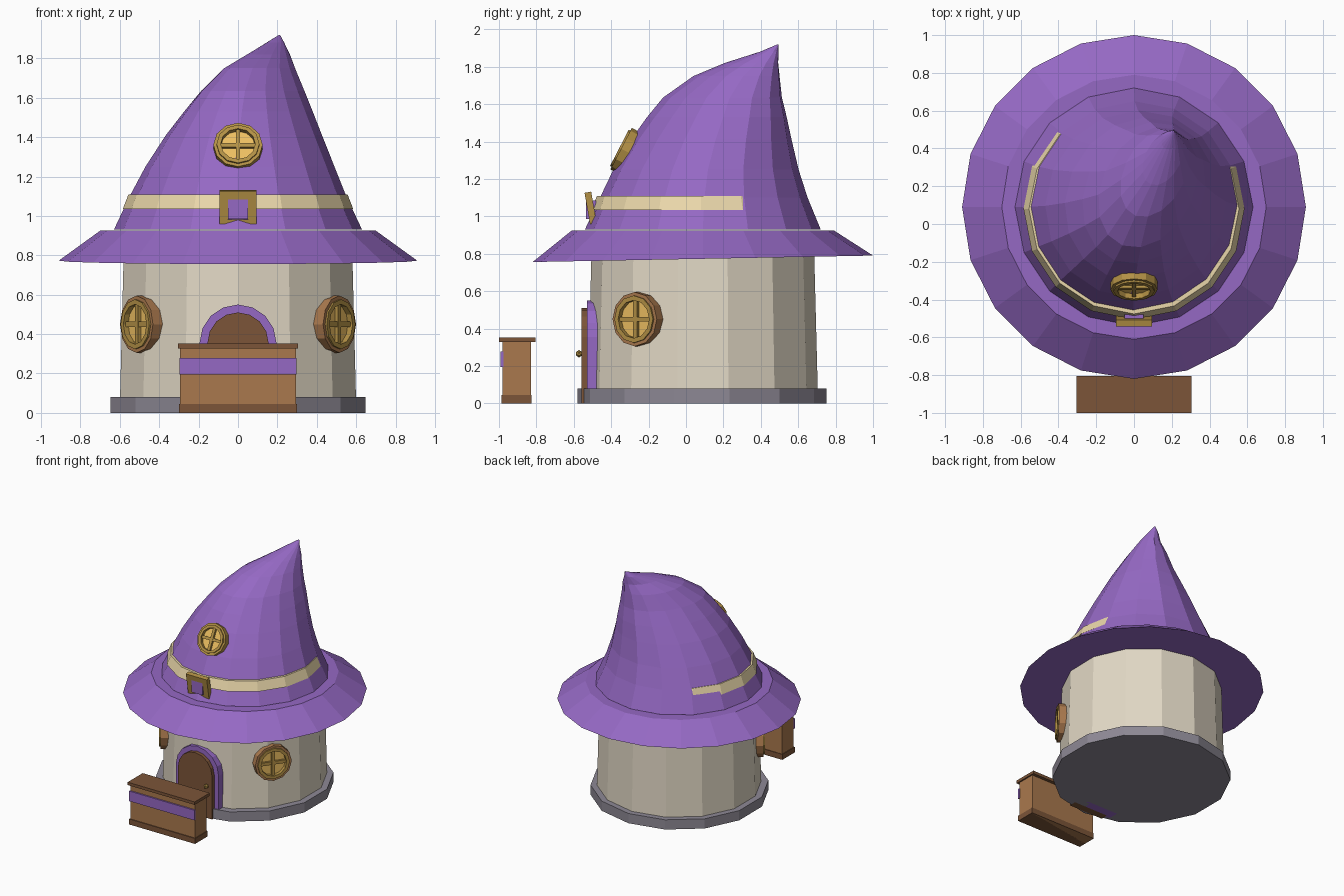
import bpy, bmesh
from math import sin, cos, pi, sqrt, radians
from mathutils import Vector, Matrix

if "Cube" in bpy.data.objects:
    bpy.data.objects.remove(bpy.data.objects["Cube"])

CY = 0.09  # y of the house axis


def mat(name, r, g, b):
    m = bpy.data.materials.new(name)
    m.diffuse_color = (r, g, b, 1)
    m.use_nodes = True
    m.node_tree.nodes["Principled BSDF"].inputs["Base Color"].default_value = m.diffuse_color
    return m


PURPLE = mat("purple", .30, .14, .55)
CREAM = mat("cream", .76, .69, .56)
STONE = mat("stone", .27, .25, .30)
WOOD = mat("wood", .40, .19, .075)
DARK = mat("dark_wood", .20, .09, .04)
GOLD = mat("gold", .45, .28, .06)
PANE = mat("pane", .85, .52, .12)
BAND = mat("band", .82, .68, .40)


def finish(name, bm, m, M=None):
    bmesh.ops.recalc_face_normals(bm, faces=bm.faces)
    me = bpy.data.meshes.new(name)
    bm.to_mesh(me)
    bm.free()
    me.materials.append(m)
    ob = bpy.data.objects.new(name, me)
    if M is not None:
        ob.matrix_world = M
    bpy.context.collection.objects.link(ob)
    return ob


def loft(name, rings, m, M=None, loop=False):
    """Skin point rings; cap the ends, or join last to first when loop."""
    bm = bmesh.new()
    vs = [[bm.verts.new(p) for p in r] for r in rings]
    n = len(rings[0])
    for a, b in list(zip(vs, vs[1:])) + ([(vs[-1], vs[0])] if loop else []):
        for i in range(n):
            j = (i + 1) % n
            bm.faces.new((a[i], a[j], b[j], b[i]))
    if not loop:
        bm.faces.new(vs[0])
        bm.faces.new(vs[-1])
    bmesh.ops.remove_doubles(bm, verts=bm.verts, dist=1e-5)
    return finish(name, bm, m, M)


def circle(n, r, z, cy=0.0, tilt=0.0):
    return [(r * cos(pi / 2 + 2 * pi * i / n), cy + r * sin(pi / 2 + 2 * pi * i / n),
             z + tilt * r * sin(pi / 2 + 2 * pi * i / n)) for i in range(n)]


def box(name, x, y, z, m, M=None):
    pts = lambda h: [(x[0], y[0], h), (x[1], y[0], h), (x[1], y[1], h), (x[0], y[1], h)]
    return loft(name, [pts(z[0]), pts(z[1])], m, M)


def tube(name, ro, ri, z0, z1, m, M, n=12):
    loft(name, [circle(n, ro, z0), circle(n, ro, z1), circle(n, ri, z1), circle(n, ri, z0)], m, M, True)


def arch(name, r, spring, y0, y1, m, n=8):
    prof = [(-r, 0), (r, 0)] + [(r * cos(pi * i / n), spring + r * sin(pi * i / n)) for i in range(n + 1)]
    loft(name, [[(x, y, z) for x, z in prof] for y in (y0, y1)], m)


def facing(pos, normal):
    """Frame with local z along the normal and local y pointing up."""
    w = Vector(normal).normalized()
    u = Vector((0, 0, 1)).cross(w).normalized()
    M = Matrix((u, w.cross(u), w)).transposed().to_4x4()
    M.translation = pos
    return M


def window(name, pos, normal, r, rim):
    M = facing(pos, normal)
    tube(name + "_rim", r, r * .85, -.04, .025, rim, M)
    tube(name + "_ring", r * .87, r * .70, -.03, .035, GOLD, M)
    loft(name + "_pane", [circle(12, r * .8, -.04), circle(12, r * .8, .005)], PANE, M)
    t, l = r * .09, r * .78
    box(name + "_bar_upright", (-t, t), (-l, l), (0, .024), GOLD, M)
    box(name + "_bar_cross", (-l, l), (-t, t), (0, .022), GOLD, M)


# Stone footing and plaster wall
loft("stone_base", [circle(14, .665, 0, CY - .005), circle(14, .665, .08, CY - .005)], STONE)
loft("round_wall", [circle(14, .615, .05, CY), circle(14, .595, .82, CY)], CREAM)

# Hat roof: brim, leaning cone, band
loft("hat_brim", [circle(20, .91, .773, CY, .019), circle(20, .70, .925, CY)], PURPLE)

# z, centre x, centre y, x extent, y extent
slices = [(.93, 0, .09, .63, .63), (1.1, 0, .095, .55, .555), (1.25, .01, .107, .48, .495),
          (1.41, .03, .135, .397, .43), (1.53, .053, .165, .328, .375),
          (1.635, .075, .195, .265, .32), (1.75, .11, .27, .183, .233),
          (1.82, .155, .35, .11, .145), (1.88, .19, .445, .045, .05)]
d = Vector((.46, .888, 0))   # lean direction
p = Vector((.888, -.46, 0))
rings = []
for z, cx, cy, ex, ey in slices:
    S, D = ex * ex + ey * ey, (ey * ey - ex * ex) / .577
    a, b = sqrt((S + D) / 2), sqrt((S - D) / 2)
    rings.append([Vector((cx, cy, z)) + a * d.dot(Vector(u)) * d + b * p.dot(Vector(u)) * p
                  for u in circle(16, 1, 0)])
rings.append([Vector((.21 + .004 * u[0], .49 + .004 * u[1], 1.918)) for u in circle(16, 1, 0)])
loft("hat_cone", rings, PURPLE)
loft("hat_band", [circle(16, .585, 1.035, .08), circle(16, .556, 1.11, .08)], BAND)

# Buckle on the band
B = Matrix.Translation((0, -.51, 1.045)) @ Matrix.Rotation(radians(10), 4, 'X')
for s in (-1, 1):
    box("buckle_side", sorted((s * .05, s * .095)), (-.018, .018), (-.085, .085), GOLD, B)
box("buckle_top", (-.095, .095), (-.018, .018), (.04, .085), GOLD, B)
box("buckle_bottom", (-.05, .05), (-.018, .018), (-.085, -.062), GOLD, B)
box("buckle_inset", (-.05, .05), (-.535, -.48), (.985, 1.085), PURPLE)

# Round windows
window("hat_window", (0, -.325, 1.35), (0, -.89, .46), .125, GOLD)
for s in (-1, 1):
    window("wall_window", (s * .495, -.26, .45), (s * .82, -.58, 0), .145, WOOD)

# Arched door
arch("door_frame", .195, .355, -.53, -.43, PURPLE)
arch("door", .155, .355, -.56, -.50, DARK)
bm = bmesh.new()
bmesh.ops.create_icosphere(bm, subdivisions=1, radius=.02)
finish("door_knob", bm, GOLD, Matrix.Translation((.11, -.572, .265)))

# Counter in front of the door
box("counter_body", (-.295, .295), (-.98, -.83), (0, .33), WOOD)
box("counter_top", (-.305, .305), (-1, -.805), (.328, .352), DARK)
box("counter_plinth", (-.3, .3), (-.987, -.825), (0, .045), DARK)
box("counter_stripe", (-.297, .297), (-.992, -.975), (.195, .278), PURPLE)
